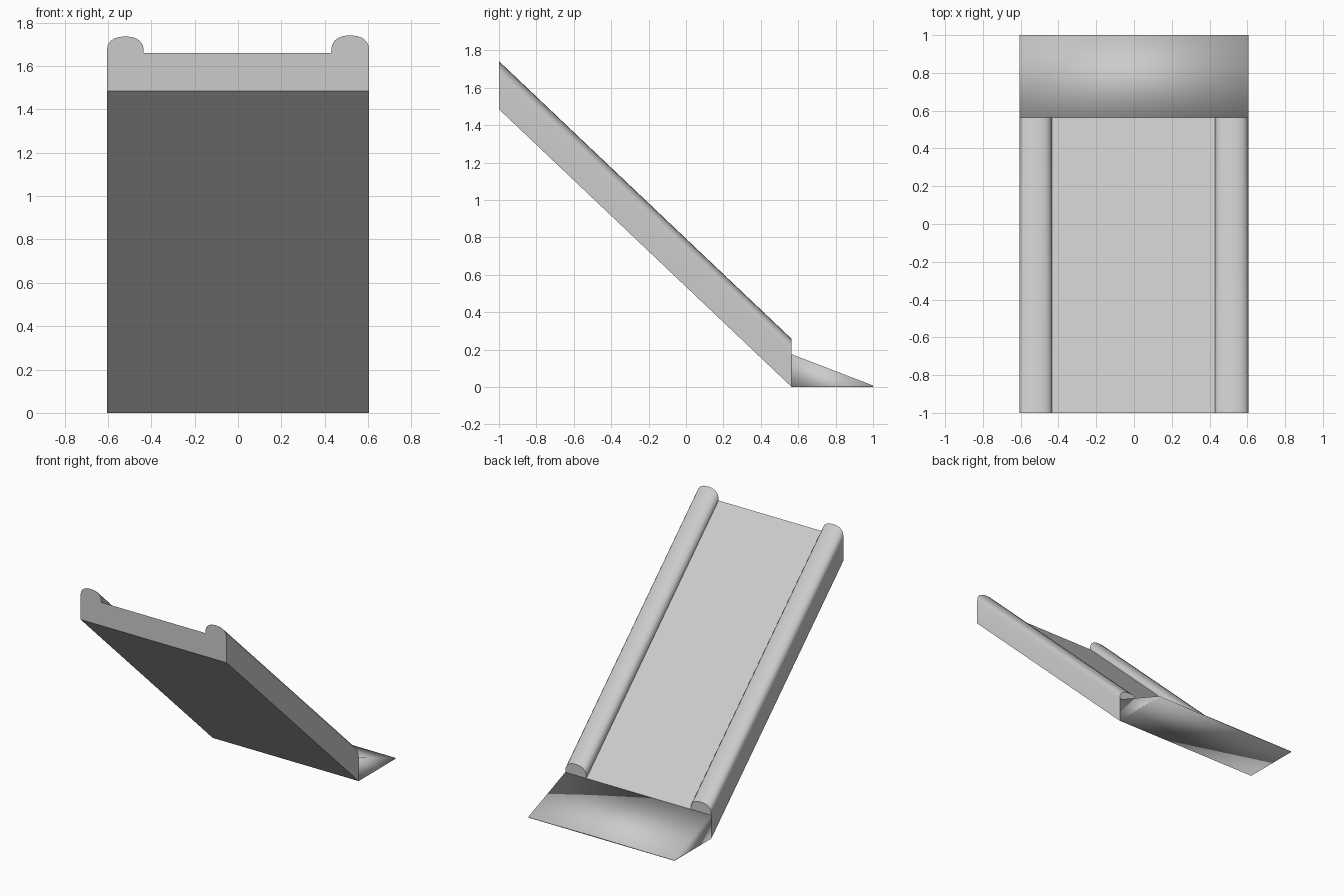
import bpy, math

if "Cube" in bpy.data.objects:
    bpy.data.objects.remove(bpy.data.objects["Cube"])

W = 0.605          # half width
Y0, Y1 = -1.0, 0.565   # upper and lower ends of the chute
RISE = 1.485       # height of the underside at the upper end


def make_object(name, verts, faces, angle):
    mesh = bpy.data.meshes.new(name)
    mesh.from_pydata(verts, [], faces)
    ob = bpy.data.objects.new(name, mesh)
    bpy.context.collection.objects.link(ob)
    bpy.ops.object.select_all(action='DESELECT')
    ob.select_set(True)
    bpy.context.view_layer.objects.active = ob
    bpy.ops.object.mode_set(mode='EDIT')
    bpy.ops.mesh.select_all(action='SELECT')
    bpy.ops.mesh.normals_make_consistent(inside=False)
    bpy.ops.object.mode_set(mode='OBJECT')
    if angle is None:
        bpy.ops.object.shade_smooth()
    else:
        bpy.ops.object.shade_smooth_by_angle(angle=math.radians(angle))
    return ob


def rail(outer, inner, top, floor=0.175, shoulder=0.185, n=10):
    """Rounded rail outline from the outer wall over to the chute floor."""
    cx, rx = (outer + inner) / 2, (outer - inner) / 2
    pts = []
    for i in range(n + 1):
        a = math.pi * i / n
        c, s = math.cos(a), math.sin(a)
        # slightly squared arc
        x = cx + rx * math.copysign(abs(c) ** 0.85, c)
        pts.append((x, shoulder + (top - shoulder) * s ** 0.85))
    return pts + [(inner, floor)]


# Chute: one cross-section with both rails, sheared down the slope
right = rail(W, 0.43, 0.257)
left = [(-x, z) for x, z in rail(W, 0.435, 0.252)][::-1]
profile = [(-W, 0), (W, 0)] + right + left
n = len(profile)
verts = [(x, y, z + dz) for y, dz in ((Y0, RISE), (Y1, 0)) for x, z in profile]
faces = [(i, (i + 1) % n, (i + 1) % n + n, i + n) for i in range(n)]
faces += [tuple(range(n)), tuple(range(n, 2 * n))]
make_object("chute_with_rails", verts, faces, 35)

# Landing lip: softly shaded wedge at the foot of the chute
section = [(Y1, 0), (1.0, 0), (1.0, 0.008), (Y1, 0.175)]
verts = [(x, y, z) for x in (-W, W) for y, z in section]
faces = [(0, 1, 2, 3), (4, 5, 6, 7)]
faces += [(i, (i + 1) % 4, (i + 1) % 4 + 4, i + 4) for i in range(4)]
make_object("landing_lip", verts, faces, None)
